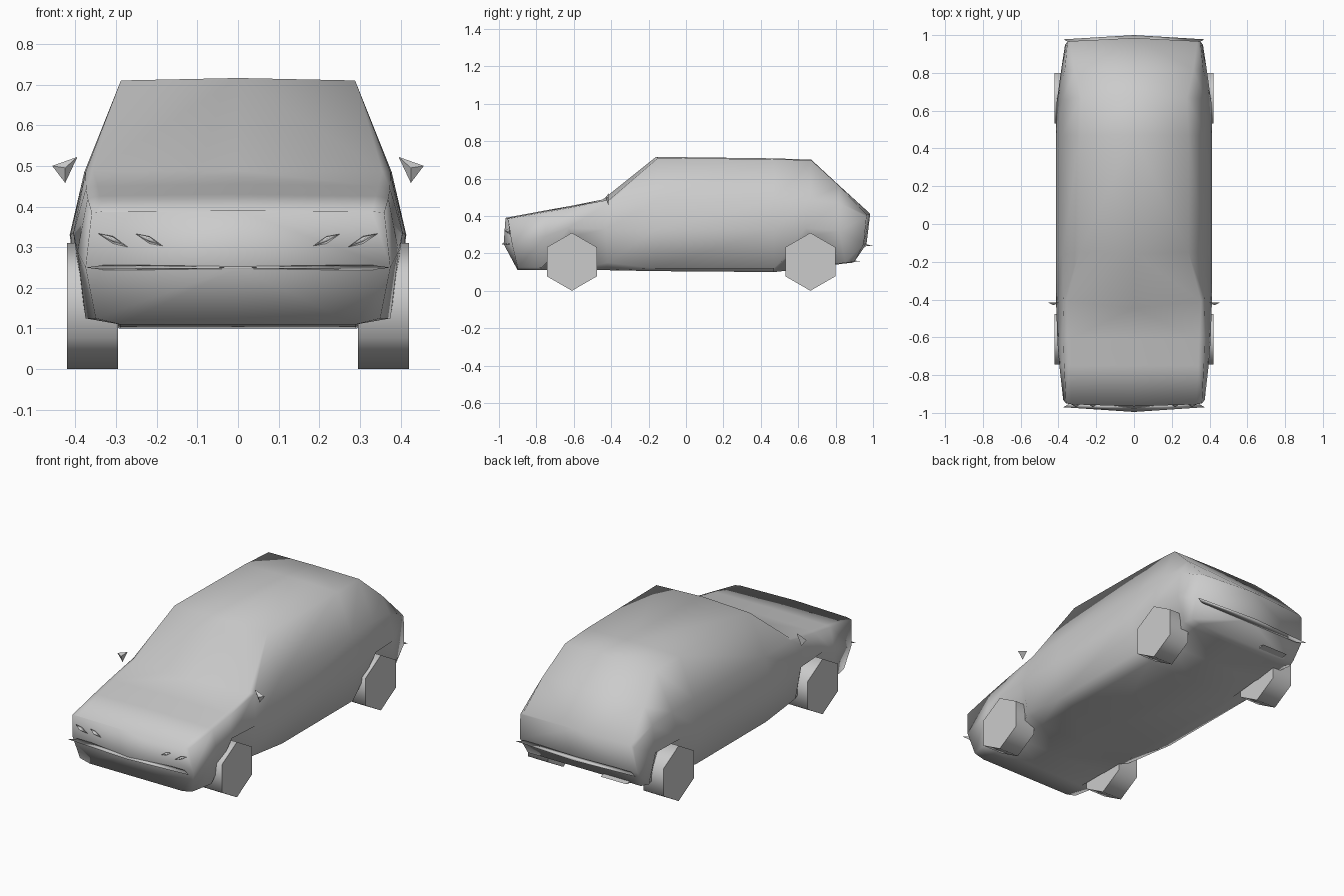
import bpy
import bmesh
import math
from mathutils import Matrix, Vector

default_cube = bpy.data.objects.get("Cube")
if default_cube:
    bpy.data.objects.remove(default_cube, do_unlink=True)

grey = bpy.data.materials.new("plain grey")
grey.use_nodes = True
grey.diffuse_color = (0.6, 0.6, 0.6, 1)
shader = next(n for n in grey.node_tree.nodes if n.type == "BSDF_PRINCIPLED")
shader.inputs["Base Color"].default_value = grey.diffuse_color


def finish(bm, name, sharp_angle=180):
    """Turn a bmesh into a smooth shaded object, sharp above the given angle."""
    bmesh.ops.recalc_face_normals(bm, faces=bm.faces)
    mesh = bpy.data.meshes.new(name)
    bm.to_mesh(mesh)
    bm.free()
    mesh.materials.append(grey)
    mesh.shade_smooth()
    if sharp_angle < 180:
        mesh.set_sharp_from_angle(angle=math.radians(sharp_angle))
    obj = bpy.data.objects.new(name, mesh)
    bpy.context.collection.objects.link(obj)
    return obj


def hull(points, name, sharp_angle=180):
    """Closed solid around a handful of points."""
    bm = bmesh.new()
    for point in points:
        bm.verts.new(point)
    bmesh.ops.convex_hull(bm, input=bm.verts)
    return finish(bm, name, sharp_angle)


# Body lines running from nose to tail, one point per station
floor_centre = [(0, -.9, .11), (0, -.78, .11), (0, -.61, .11), (0, -.42, .11),
                (0, -.16, .105), (0, .47, .1), (0, .66, .12), (0, .84, .145), (0, .89, .15)]
floor_edge = [(.29, y, z) for x, y, z in floor_centre]
sill = [(.35, -.9, .125), (.375, -.77, .125), (.3, -.61, .29), (.385, -.42, .15),
        (.385, -.16, .12), (.385, .47, .12), (.3, .66, .29), (.365, .85, .15), (.35, .9, .155)]
waist = [(.375, -.93, .25), (.395, -.75, .29), (.405, -.63, .335), (.412, -.43, .33),
         (.414, -.16, .33), (.414, .47, .33), (.41, .64, .335), (.385, .82, .32), (.365, .95, .25)]
belt = [(.36, -.95, .385), (.37, -.75, .42), (.374, -.61, .445), (.375, -.39, .485),
        (.378, -.16, .485), (.378, .47, .485), (.375, .66, .485), (.366, .82, .47), (.352, .965, .395)]
shoulder = [(.33, -.955, .388), (.34, -.75, .426), (.345, -.61, .45), (.355, -.41, .487),
            (.288, -.15, .71), (.288, .47, .703), (.28, .67, .698), (.315, .82, .56), (.335, .968, .405)]
crown = [(0, -.965, .39), (0, -.75, .43), (0, -.61, .455), (0, -.445, .488),
         (0, -.16, .716), (0, .47, .708), (0, .67, .701), (0, .82, .562), (0, .985, .412)]

# Body shell: skin one half, close nose and tail, then mirror
bm = bmesh.new()
lines = [[bm.verts.new(p) for p in line]
         for line in (floor_centre, floor_edge, sill, waist, belt, shoulder, crown)]
for low, high in zip(lines, lines[1:]):
    for i in range(len(low) - 1):
        bm.faces.new((low[i], low[i + 1], high[i + 1], high[i]))
for end, tip in ((0, (0, -.975, .25)), (-1, (0, .965, .25))):
    centre = bm.verts.new(tip)
    ring = [line[end] for line in lines]
    bm.faces.new(ring[:4] + [centre])
    bm.faces.new([centre] + ring[3:])
copy = bmesh.ops.duplicate(bm, geom=bm.verts[:] + bm.edges[:] + bm.faces[:])["geom"]
for vert in copy:
    if isinstance(vert, bmesh.types.BMVert):
        vert.co.x *= -1
bmesh.ops.remove_doubles(bm, verts=bm.verts, dist=0.0005)
finish(bm, "body")

# Hexagonal wheels
for side, side_name in ((1, "left"), (-1, "right")):
    for y, end_name in ((-.61, "front"), (.665, "rear")):
        bm = bmesh.new()
        place = Matrix.Translation((side * .358, y, .155)) @ Matrix.Rotation(math.pi / 2, 4, "Y")
        bmesh.ops.create_cone(bm, cap_ends=True, segments=6, radius1=.155,
                              radius2=.155, depth=.125, matrix=place)
        lowest = min(v.co.z for v in bm.verts)
        if lowest > 0.005:  # stand the hexagon on a corner
            bmesh.ops.rotate(bm, verts=bm.verts, cent=(0, y, .155),
                             matrix=Matrix.Rotation(math.pi / 6, 3, "X"))
        finish(bm, end_name + "_wheel_" + side_name, 70)

    # Door mirror: small flat wedge
    hull([(side * .395, -.415, .522), (side * .457, -.415, .5),
          (side * .425, -.415, .458), (side * .425, -.43, .495)],
         "mirror_" + side_name, 40)

    # Two slanted light slivers on the nose
    for number, x in enumerate((.18, .27)):
        start = Vector((side * x, -.945, .333 - .033))
        stop = start + Vector((side * .075, 0, .034))
        middle = (start + stop) / 2
        hull([start, stop, middle + Vector((0, -.025, .004)),
              middle + Vector((0, 0, .01)), middle - Vector((0, 0, .008))],
             "headlight_%s_%d" % (side_name, number + 1))

# Thin pointed bumper blades
for name, y, tip, z in (("front_bumper", -.945, -.995, .25), ("rear_bumper", .955, 1, .243)):
    edge = (y + tip) / 2
    hull([(0, tip, z)] + [(s * .375, edge, z) for s in (1, -1)]
         + [(s * .33, y, z + h) for s in (1, -1) for h in (-.006, .006)], name)

# Exhaust tip under the tail
hull([(x, y, z) for x in (-.28, -.12) for y, z in ((.88, .15), (.93, .158), (.88, .165))],
     "exhaust", 40)
